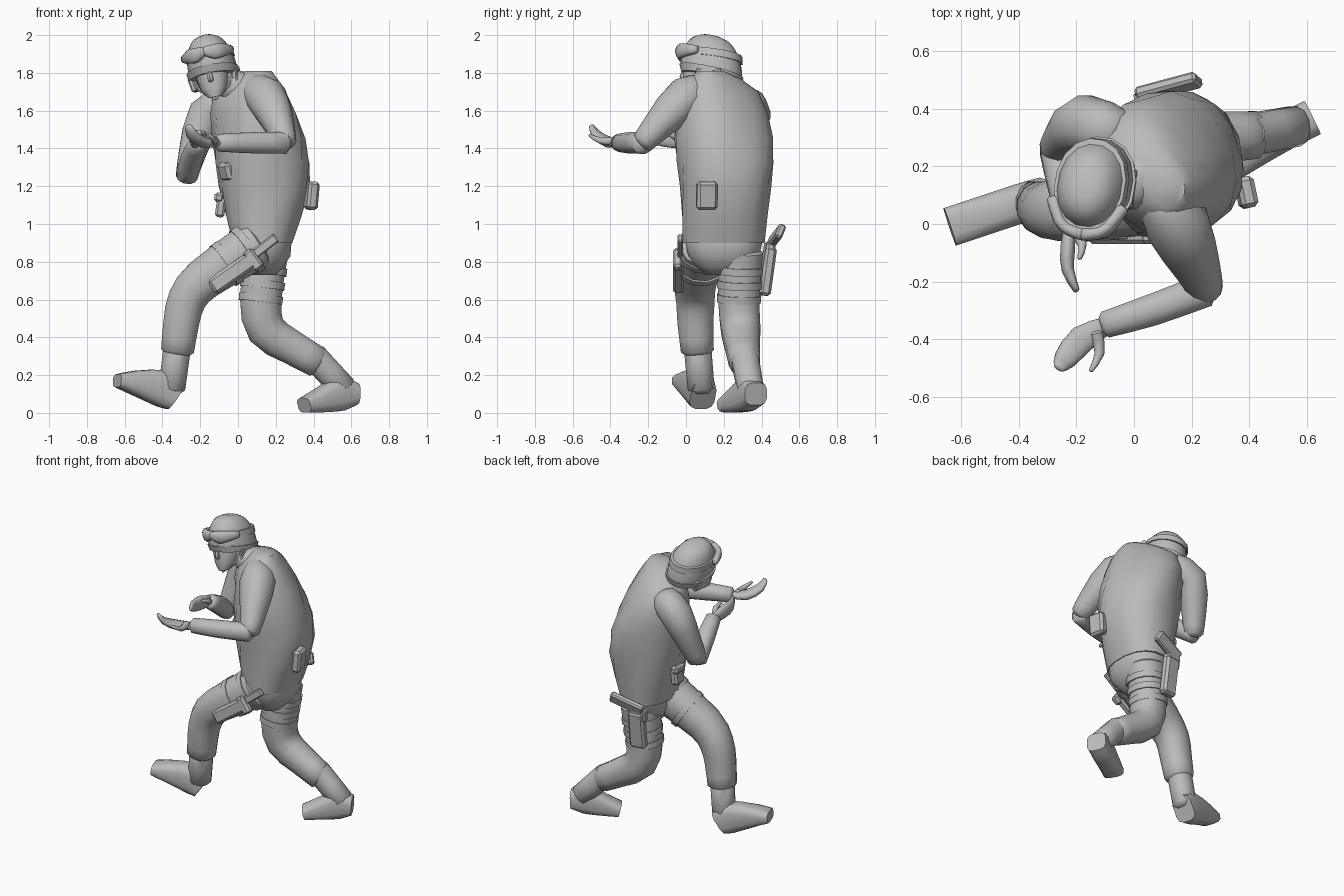
import bpy, bmesh, math
from mathutils import Vector, Matrix

cube = bpy.data.objects.get("Cube")
if cube:
    bpy.data.objects.remove(cube, do_unlink=True)

ACROSS, DEPTH, TALL = Vector((1, 0, 0)), Vector((0, 1, 0)), Vector((0, 0, 1))
UPRIGHT = Matrix.Identity(4)

grey = bpy.data.materials.new("plain_grey")
grey.use_nodes = True
grey.diffuse_color = (.5, .5, .5, 1)
grey.node_tree.nodes["Principled BSDF"].inputs["Base Color"].default_value = grey.diffuse_color


def finish(name, bm, matrix, angle):
    """Turn a bmesh into a smooth shaded object."""
    bmesh.ops.recalc_face_normals(bm, faces=bm.faces)
    bm.transform(matrix)
    mesh = bpy.data.meshes.new(name)
    bm.to_mesh(mesh)
    bm.free()
    mesh.materials.append(grey)
    obj = bpy.data.objects.new(name, mesh)
    bpy.context.collection.objects.link(obj)
    bpy.ops.object.select_all(action='DESELECT')
    obj.select_set(True)
    bpy.context.view_layer.objects.active = obj
    bpy.ops.object.shade_smooth_by_angle(angle=math.radians(angle))


def spline(keys, steps=2):
    """Run a smooth curve through keys of any length."""
    padded = [keys[0], *keys, keys[-1]]
    result = []
    for before, start, end, after in zip(padded, padded[1:], padded[2:], padded[3:]):
        for step in range(steps):
            t = step / steps
            result.append([
                b + t * (c - a) / 2 + t * t * (a - 2.5 * b + 2 * c - d / 2)
                + t ** 3 * (3 * (b - c) + d - a) / 2
                for a, b, c, d in zip(before, start, end, after)])
    return result + [list(keys[-1])]


def oval(sides, power):
    """Points round a unit oval; a lower power is boxier."""
    for i in range(sides):
        turn = 2 * math.pi * (i + .5) / sides
        c, s = math.cos(turn), math.sin(turn)
        yield math.copysign(abs(c) ** power, c), math.copysign(abs(s) ** power, s)


def loft(name, rings, matrix=UPRIGHT):
    """Skin a list of point rings and cap both ends."""
    bm = bmesh.new()
    rings = [[bm.verts.new(point) for point in ring] for ring in rings]
    for low, high in zip(rings, rings[1:]):
        for i in range(len(low)):
            bm.faces.new((low[i - 1], low[i], high[i], high[i - 1]))
    bm.faces.new(rings[0])
    bm.faces.new(rings[-1])
    finish(name, bm, matrix, 50)


def limb(name, keys, guide=DEPTH, flat=1, width=None, sides=12, power=.9, rounded=True, matrix=UPRIGHT):
    """Tube through keys of x, y, z and radius, square to its path."""
    samples = spline(keys)
    points = [Vector(sample[:3]) for sample in samples]
    last = len(points) - 1
    rings = []
    for k, (point, sample) in enumerate(zip(points, samples)):
        radius = sample[3]
        forward = (points[min(k + 1, last)] - points[max(k - 1, 0)]).normalized()
        u = guide.cross(forward).normalized()
        v = forward.cross(u) * radius * flat
        u *= width or radius
        ring = [point + u * c + v * s for c, s in oval(sides, power)]
        end = {0: -1, last: 1}.get(k, 0) if rounded else 0
        tip = [point.lerp(p, .6) + forward * end * radius * flat / 3 for p in ring]
        rings += [tip, ring] if end < 0 else [ring, tip] if end > 0 else [ring]
    loft(name, rings, matrix)


def stack(name, keys, matrix=UPRIGHT, twist=0, tilt=0, power=.85):
    """Level ovals through keys of x, y, z, half width and half depth."""
    rings = []
    for x, y, z, across, deep in spline(keys):
        turn = Matrix.Rotation(math.radians(twist) * min(max(2 * z - 2.2, 0), 1), 3, 'Z')
        offsets = [turn @ Vector((c * across, s * deep, 0)) for c, s in oval(16, power)]
        rings.append([Vector((x, y, z + tilt * p.y)) + p for p in offsets])
    loft(name, rings, matrix)


def block(name, centre, size, parent=UPRIGHT, lean=0, slope=0, turn=0):
    """Bevelled box, leaned about x, sloped about y, turned about z."""
    bm = bmesh.new()
    bmesh.ops.create_cube(bm, size=1, matrix=Matrix.Diagonal((*size, 1)))
    bmesh.ops.bevel(bm, geom=bm.edges[:], offset=min(size) / 4, segments=1, affect='EDGES')
    spin = UPRIGHT.copy()
    for axis, degrees in zip('XYZ', (lean, slope, turn)):
        spin = Matrix.Rotation(math.radians(degrees), 4, axis) @ spin
    finish(name, bm, parent @ Matrix.Translation(centre) @ spin, 30)


def straps(name, keys, places, width=.04):
    """Bands around a limb, at fractions of the way between two keys."""
    start, end = Vector(keys[0]), Vector(keys[1])
    step = (end - start) * width / (end - start).length
    for count, place in enumerate(places, 1):
        near = start.lerp(end, place)
        band = [[*key[:3], key[3] * 1.06] for key in (near, near + step)]
        limb(f"{name}_{count}", band, rounded=False)


# Jacket twisting toward the shoulders, hips, collar and neck
stack("jacket", [(.13, .2, .9, .16, .22), (.14, .21, 1.2, .24, .24), (.11, .2, 1.45, .23, .26),
                 (.06, .18, 1.7, .155, .22), (.11, .13, 1.81, .06, .07)], twist=40)
stack("hips", [(.13, .2, .73, .07, .1), (.14, .2, .83, .14, .19), (.13, .2, .95, .15, .21)])
limb("collar", [(.03, .16, 1.7, .11), (-.06, .11, 1.76, .07)])
limb("neck", [(.02, .15, 1.66, .08), (-.13, .12, 1.84, .07)])

# Left arm, reaching across the front
limb("left_upper_arm", [(.07, .12, 1.72, .07), (.15, 0, 1.67, .11),
                        (.22, -.15, 1.52, .08), (.25, -.23, 1.43, .06)])
limb("left_forearm", [(.25, -.23, 1.43, .06), (.06, -.3, 1.43, .057), (-.1, -.35, 1.43, .048)],
     guide=TALL)
limb("left_hand", [(-.09, -.35, 1.43, .03), (-.18, -.4, 1.43, .05),
                   (-.24, -.47, 1.47, .04), (-.26, -.5, 1.52, .02)], guide=TALL, flat=.55)
limb("left_thumb", [(-.13, -.38, 1.44, .024), (-.12, -.45, 1.44, .018), (-.15, -.51, 1.47, .008)],
     guide=TALL, sides=8)

# Right arm, folded up beside the chest
limb("right_upper_arm", [(-.06, .31, 1.64, .09), (-.17, .35, 1.58, .1),
                         (-.24, .3, 1.38, .075), (-.27, .26, 1.26, .06)])
limb("right_forearm", [(-.27, .26, 1.26, .06), (-.24, .12, 1.36, .058), (-.21, 0, 1.43, .048)],
     guide=ACROSS)
limb("right_hand", [(-.22, .02, 1.43, .03), (-.23, -.08, 1.45, .048),
                    (-.23, -.16, 1.46, .04), (-.2, -.23, 1.48, .02)], guide=ACROSS, flat=.55)
limb("right_thumb", [(-.21, -.02, 1.44, .02), (-.18, -.07, 1.47, .017), (-.19, -.12, 1.49, .008)],
     guide=ACROSS, sides=8)

# Left leg, stepping forward with the toe raised
left_thigh = [(.09, .1, .89, .135), (-.18, .05, .71, .115)]
limb("left_trouser", [*left_thigh, (-.27, .05, .6, .105), (-.3, .05, .48, .098), (-.32, .06, .33, .09)])
limb("left_boot_shaft", [(-.32, .06, .36, .075), (-.35, .08, .13, .073)])
limb("left_boot", [(-.33, .09, .09, .085), (-.4, .07, .13, .1), (-.55, .02, .16, .065), (-.64, -.01, .17, .035)],
     guide=TALL, width=.07, power=.6, rounded=False)

# Right leg, pushing off behind with the heel raised
right_thigh = [(.15, .29, .85, .12), (.12, .28, .6, .113)]
limb("right_trouser", [*right_thigh, (.15, .29, .44, .107), (.28, .3, .35, .094), (.42, .31, .27, .085)])
limb("right_boot_shaft", [(.4, .31, .3, .075), (.56, .34, .13, .072)])
limb("right_boot", [(.62, .37, .1, .06), (.54, .33, .1, .09), (.45, .28, .07, .07), (.35, .22, .04, .04)],
     guide=TALL, width=.066, power=.6, rounded=False)

# Thigh straps, pouch and holster with sidearm
straps("left_thigh_strap", left_thigh, (.1, .5))
straps("right_thigh_strap", right_thigh, (.3, .6, .9))
block("left_thigh_pouch", (-.03, -.04, .74), (.27, .06, .09), slope=-35)
block("left_pouch_flap", (.08, -.045, .81), (.06, .05, .12), slope=-35)
block("left_pouch_hanger", (.14, -.03, .88), (.16, .03, .05), slope=-38)
block("holster", (.07, .43, .75), (.11, .06, .26), lean=-8, turn=8)
block("holster_flap", (.06, .44, .86), (.12, .05, .09), lean=-8, turn=8)
block("sidearm_grip", (.12, .475, .93), (.23, .04, .08), lean=-25, slope=-18, turn=15)

# Belt and chest pouches
block("back_pouch", (.39, .11, 1.15), (.06, .11, .15), slope=5, turn=12)
block("front_pouch", (-.09, .23, 1.1), (.05, .09, .13), slope=8)
block("front_pouch_flap", (-.1, .23, 1.14), (.05, .1, .05), slope=8)
block("chest_pouch", (-.05, .08, 1.28), (.07, .12, .1), slope=-15, turn=25)

# Head, built upright around its own centre and then tilted
head = (Matrix.Translation((-.14, .1, 1.82)) @ Matrix.Rotation(math.radians(-8), 4, 'Z')
        @ Matrix.Rotation(math.radians(-12), 4, 'Y'))
stack("face", [(0, -.07, -.15, .035, .04), (0, -.03, -.1, .074, .085),
               (0, 0, 0, .09, .11), (0, .01, .06, .09, .11)], head)
limb("nose", [(0, -.1, .01, .01), (0, -.118, -.04, .016), (0, -.11, -.06, .016)], sides=6, matrix=head)
block("brow", (0, -.1, .01), (.13, .03, .02), head)

# Helmet dome, following a quarter circle, with its rim and goggle strap
dome = []
for step in range(6):
    rise = math.radians(16 * step)
    swell = math.cos(rise) ** .7
    dome.append((0, .035, .2 * math.sin(rise) - .02, .13 * swell, .165 * swell))
stack("helmet", dome, head, tilt=-.18, power=.95)
stack("helmet_rim", [(0, .035, -.05, .135, .16), (0, .035, -.01, .14, .172)], head, tilt=-.2, power=.95)
stack("goggle_strap", [(0, .035, .05, .13, .166), (0, .035, .09, .126, .162)], head, tilt=-.12, power=.95)

# Goggles wrapped round the front, ear guards and chin straps, mirrored
for side, word in ((1, "left"), (-1, "right")):
    lens = [(0, -.14, .1, .024), (.05, -.13, .085, .04), (.09, -.1, .085, .036), (.125, -.03, .08, .022)]
    strap = [(.1, 0, -.04, .008), (.08, -.04, -.1, .008), (0, -.09, -.16, .008)]
    limb(f"{word}_goggle", [(side * x, *rest) for x, *rest in lens],
         guide=TALL, width=.022, matrix=head)
    limb(f"{word}_chin_strap", [(side * x, *rest) for x, *rest in strap], sides=6, matrix=head)
    block(f"{word}_ear_guard", (side * .115, .04, -.06), (.03, .14, .08), head, slope=side * 8)
